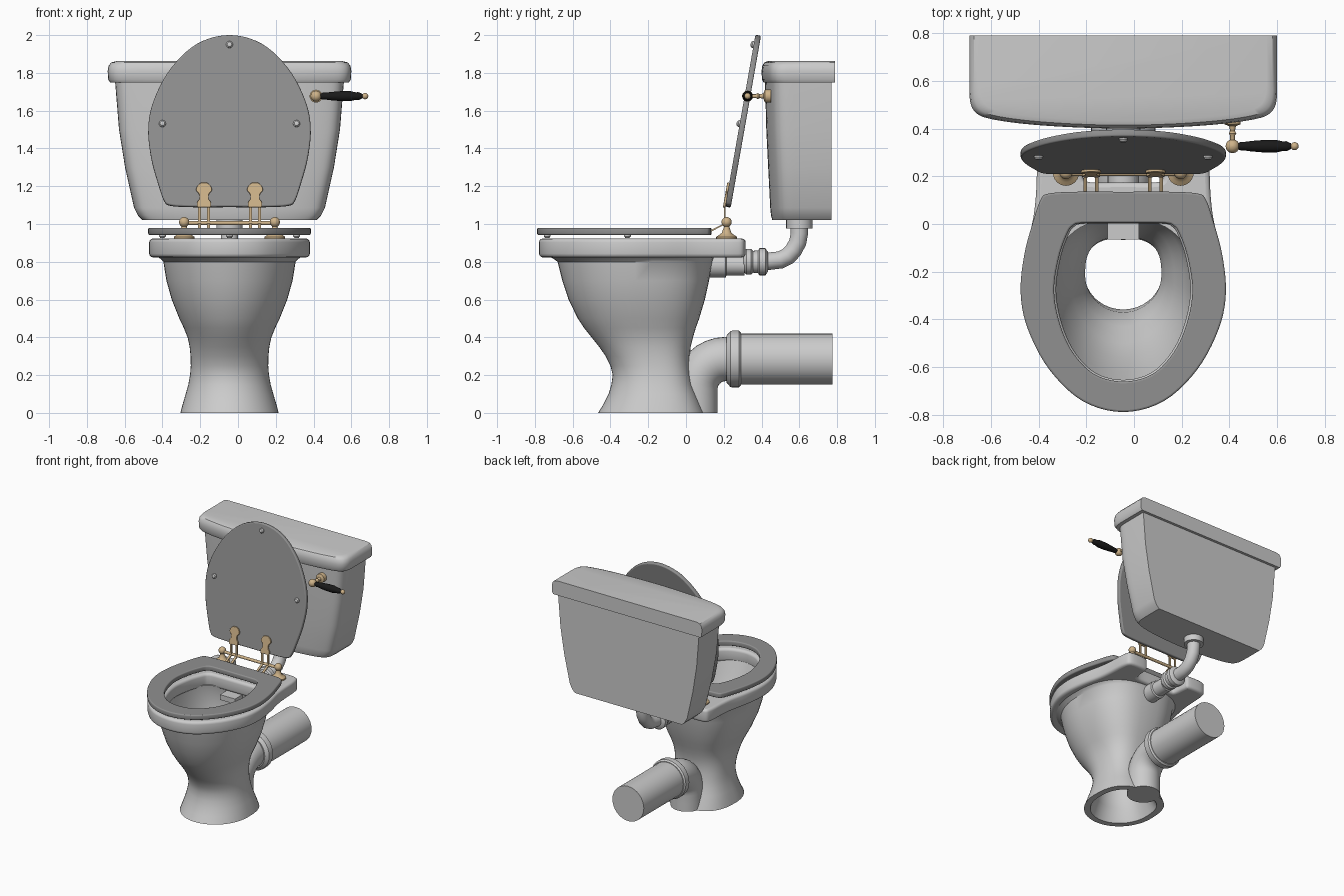
import bpy, bmesh, math
from mathutils import Vector, Euler

if "Cube" in bpy.data.objects:
    bpy.data.objects.remove(bpy.data.objects["Cube"])

CX = -0.045  # the pan's own centre line


def material(name, *rgb):
    m = bpy.data.materials.new(name)
    m.diffuse_color = (*rgb, 1)
    m.use_nodes = True
    m.node_tree.nodes["Principled BSDF"].inputs["Base Color"].default_value = m.diffuse_color
    return m


brass = material("brass", 0.62, 0.45, 0.25)
black = material("black", 0.01, 0.01, 0.01)
dark = material("dark_grey", 0.28, 0.28, 0.28)


def add(name, mesh, mat=None):
    ob = bpy.data.objects.new(name, mesh)
    bpy.context.collection.objects.link(ob)
    if mat:
        mesh.materials.append(mat)
    return ob


def loft(name, rings, mat=None, ringed=False):
    """Skin equal-length rings; cap the ends, or join last to first."""
    bm = bmesh.new()
    vs = [[bm.verts.new(p) for p in r] for r in rings]
    n = len(vs[0])
    pairs = list(zip(vs, vs[1:])) + ([(vs[-1], vs[0])] if ringed else [])
    for a, b in pairs:
        for i in range(n):
            j = (i + 1) % n
            bm.faces.new((a[i], a[j], b[j], b[i]))
    if not ringed:
        bm.faces.new(vs[0][::-1])
        bm.faces.new(vs[-1])
    bmesh.ops.recalc_face_normals(bm, faces=bm.faces)
    me = bpy.data.meshes.new(name)
    bm.to_mesh(me)
    bm.free()
    return add(name, me, mat)


def lathe(name, profile, loc, rot=(0, 0, 0), mat=None, n=24):
    """Revolve (radius, height) points about local z."""
    e, o = Euler(rot).to_matrix(), Vector(loc)
    return loft(name, [[o + e @ Vector((r * math.cos(k * math.tau / n), r * math.sin(k * math.tau / n), h))
                        for k in range(n)] for r, h in profile], mat)


def ball(name, r, loc, mat):
    prof = [(max(r * math.sin(t * math.pi / 10), 0.0005), -r * math.cos(t * math.pi / 10)) for t in range(11)]
    return lathe(name, prof, loc, mat=mat)


def tube(name, path, r, n=32):
    """Round pipe along a (y, z) path on the centre line."""
    rings = []
    for i, (y, z) in enumerate(path):
        a, b = path[max(i - 1, 0)], path[min(i + 1, len(path) - 1)]
        t = Vector((b[0] - a[0], b[1] - a[1])).normalized()
        rings.append([(CX + r * math.cos(k * math.tau / n), y - t.y * r * math.sin(k * math.tau / n),
                       z + t.x * r * math.sin(k * math.tau / n)) for k in range(n)])
    return loft(name, rings)


def box(name, loc, size, rot=0, mat=None):
    bm = bmesh.new()
    bmesh.ops.create_cube(bm, size=1)
    bmesh.ops.scale(bm, vec=size, verts=bm.verts)
    me = bpy.data.meshes.new(name)
    bm.to_mesh(me)
    bm.free()
    ob = add(name, me, mat)
    ob.location, ob.rotation_euler = loc, (rot, 0, 0)
    return ob


def spline(pts, closed, sub=5):
    p = [Vector(q) for q in pts]
    n, out = len(p), []
    at = (lambda i: p[i % n]) if closed else (lambda i: p[min(max(i, 0), n - 1)])
    for i in range(n if closed else n - 1):
        a, b, c, d = at(i - 1), at(i), at(i + 1), at(i + 2)
        for k in range(sub):
            t = k / sub
            out.append(0.5 * (2 * b + (c - a) * t + (2 * a - 5 * b + 4 * c - d) * t * t
                              + (3 * b - a - 3 * c + d) * t ** 3))
    return out if closed else out + [p[-1]]


def mirrored(half):
    return spline(half + [(-x, y) for x, y in half[-2:0:-1]], True)


def plate(name, outlines, thick, bevel, loc, rot=0, mat=None):
    """Flat slab with rounded edges; a second outline is a hole."""
    cu = bpy.data.curves.new(name, 'CURVE')
    cu.dimensions, cu.fill_mode = '2D', 'BOTH'
    cu.extrude, cu.bevel_depth, cu.offset = thick / 2 - bevel, bevel, -bevel
    cu.bevel_resolution = 2
    for o in outlines:
        s = cu.splines.new('POLY')
        s.points.add(len(o) - 1)
        for p, q in zip(s.points, o):
            p.co = (q[0], q[1], 0, 1)
        s.use_cyclic_u = True
    tmp = bpy.data.objects.new("tmp", cu)
    bpy.context.collection.objects.link(tmp)
    me = bpy.data.meshes.new_from_object(tmp.evaluated_get(bpy.context.evaluated_depsgraph_get()))
    bpy.data.objects.remove(tmp)
    ob = add(name, me, mat)
    ob.location, ob.rotation_euler = loc, (rot, 0, 0)
    return ob


def egg(z, hw, yf, yb, n=48):
    """Oval ring with a squarer back half."""
    ym, d, out = (yf + yb) / 2, (yb - yf) / 2, []
    for k in range(n):
        c, s = math.cos(k * math.tau / n), math.sin(k * math.tau / n)
        e = 2 / 2.7 if s > 0 else 1
        out.append((CX + hw * math.copysign(abs(c) ** e, c), ym + d * math.copysign(abs(s) ** e, s), z))
    return out


# Pan: outer skin up, inner skin back down, open right through
outer = [(0, .26, -.465, .10), (.05, .247, -.435, .08), (.1, .232, -.41, .06), (.15, .218, -.395, .04),
         (.2, .209, -.388, .03), (.25, .205, -.40, .022), (.3, .206, -.425, .02), (.35, .211, -.46, .025),
         (.4, .222, -.50, .037), (.45, .242, -.54, .052), (.5, .266, -.573, .07), (.6, .306, -.622, .10),
         (.7, .334, -.655, .122), (.8, .35, -.68, .14), (.815, .365, -.70, .145), (.84, .40, -.745, .155)]
inner = [(.84, .30, -.655, .02), (.75, .29, -.62, .04), (.6, .255, -.56, .03), (.5, .215, -.50, .0),
         (.4, .178, -.43, -.03), (.3, .16, -.37, -.055), (.2, .162, -.358, -.06), (.1, .185, -.37, -.02),
         (0, .215, -.42, .05)]
loft("pan", [egg(*s) for s in outer + inner], ringed=True)

# Rim with a notched hinge ledge at the back
hole = [(0, -.66), (.12, -.63), (.21, -.54), (.265, -.42), (.29, -.28), (.27, -.14), (.235, -.04),
        (.21, -.007), (.17, .004), (0, .005)]
rim = [(0, -.778), (.17, -.735), (.31, -.605), (.4, -.44), (.425, -.29), (.41, -.13), (.378, .02), (.366, .12),
       (.357, .26), (.325, .31), (.2, .312), (.18, .28), (.17, .2), (.14, .175), (0, .175)]
plate("rim", [mirrored(rim), mirrored([(x * .97, y * .985 - .003) for x, y in hole])],
      .1, .02, (CX, 0, .873))

# Seat and raised cover share one outline
seat = [(0, -.788), (.17, -.742), (.31, -.61), (.4, -.44), (.43, -.29), (.415, -.13), (.375, .02),
        (.347, .1), (.315, .127), (.2, .135), (0, .135)]
plate("seat", [mirrored(seat), mirrored(hole)], .038, .008, (CX, 0, .961), mat=dark)
TILT = math.radians(80)
E = Euler((TILT, 0, 0)).to_matrix()
BASE = Vector((CX, .222, 1.09))
plate("cover", [mirrored([(x, .135 - y) for x, y in seat])], .03, .008, BASE, TILT, dark)

# Rubber feet under the seat and on the cover
foot = [(.018, -.002), (.018, .008), (.012, .016), (.001, .018)]
for i, (x, y) in enumerate([(0, -.735), (.355, -.31), (-.355, -.31)]):
    lathe(f"seat_foot_{i}", foot, (CX + x, y, .943), (math.pi, 0, 0))
    lathe(f"cover_foot_{i}", foot, BASE + E @ Vector((x, .135 - y, .014)), (TILT, 0, 0))

# Brass hinge: posts, rod, cover brackets and seat straps
keyhole = [(0, 0), (.034, 0), (.037, .025), (.025, .045), (.026, .07), (.041, .09), (.036, .113), (.018, .13), (0, .132)]
for side, s in (("left", -1), ("right", 1)):
    px, bx = CX + s * .24, CX + s * .135
    lathe(f"hinge_post_{side}", [(.055, 0), (.055, .01), (.04, .02), (.026, .03), (.015, .06), (.014, .09)],
          (px, .215, .922), mat=brass)
    ball(f"hinge_ball_{side}", .027, (px, .215, 1.01), brass)
    plate(f"hinge_plate_{side}", [mirrored(keyhole)], .012, .003,
          BASE + E @ Vector((s * .135, -.005, .02)), TILT, brass)
    for k in (-1, 1):
        x = bx + k * .024
        box(f"cover_strap_{side}_{k}", (x, .206, 1.05), (.016, .008, .10), mat=brass)
        box(f"seat_strap_{side}_{k}", (x, .168, .982), (.016, .10, .008), math.radians(27), brass)
lathe("hinge_rod", [(.011, -.24), (.011, .24)], (CX, .212, 1.005), (0, math.pi / 2, 0), brass)


# Cistern with a bowed front, and its lid
def section(z, hw, yf, yb):
    half = [(0, 0), (.35, .006), (.65, .02), (.86, .04), (.95, .062), (.99, .1), (1, .15)]
    pts = [(CX - hw * x, yf + y) for x, y in half[:0:-1]] + [(CX + hw * x, yf + y) for x, y in half]
    return [(p.x, p.y, z) for p in spline(pts, False, 4)] + [(CX + hw, yb, z), (CX - hw, yb, z)]


loft("cistern", [section(*s) for s in [(1.02, .46, .457, .77), (1.045, .485, .45, .77), (1.085, .505, .446, .77),
                                       (1.3, .553, .435, .77), (1.5, .585, .425, .77), (1.77, .607, .418, .77)]])
loft("cistern_lid", [section(*s) for s in [(1.75, .633, .41, .79), (1.765, .642, .402, .79), (1.81, .645, .4, .79),
                                           (1.838, .64, .404, .79), (1.855, .626, .414, .79), (1.862, .6, .432, .79)]])

# Flush pipe from cistern to pan
BACK = (-math.pi / 2, 0, 0)
tube("flush_pipe", [(.60, 1.03), (.60, .95), (.592, .905), (.57, .862), (.54, .83), (.50, .81), (.44, .803),
                    (.3, .79)], .046)
lathe("flush_nut", [(.07, 0), (.07, .05)], (CX, .60, .975))
lathe("flush_cuff", [(.055, 0), (.068, .015), (.068, .04), (.058, .05), (.06, .075), (.072, .085), (.072, .115), (.05, .13)],
      (CX, .305, .80), BACK)
lathe("flush_inlet", [(.066, 0), (.066, .1), (.055, .105), (.055, .2)], (CX, .11, .783), BACK)
box("flush_spreader", (CX, -.01, .80), (.13, .11, .04))

# Waste outlet: elbow, collar, straight pipe
arc = [(.21 - .16 * math.cos(t * math.pi / 16), .125 + .16 * math.sin(t * math.pi / 16)) for t in range(9)]
tube("waste_elbow", [(.05, 0), (.05, .06)] + arc + [(.25, .285)], .117)
lathe("waste_collar", [(.125, 0), (.148, .02), (.15, .03), (.15, .065), (.14, .075)], (CX, .215, .285), BACK, n=32)
lathe("waste_pipe", [(.135, 0), (.135, .495)], (CX, .28, .285), BACK, n=32)

# Flush lever
LX, LZ = .413, 1.677
lathe("lever_stem", [(.034, -.02), (.034, .012), (.014, .02), (.01, .04), (.016, .05), (.01, .06), (.01, .11)],
      (LX, .43, LZ), (math.pi / 2, 0, 0), brass)
ball("lever_ball", .029, (LX, .326, LZ), brass)
lathe("lever_handle", [(.012, .02), (.018, .035), (.018, .05), (.022, .08), (.026, .13), (.027, .18), (.02, .21),
                       (.021, .225), (.012, .245)], (LX, .326, LZ), (0, math.pi / 2, 0), black)
lathe("lever_neck", [(.009, .24), (.009, .26)], (LX, .326, LZ), (0, math.pi / 2, 0), brass)
ball("lever_knob", .017, (.673, .326, LZ), brass)

bpy.ops.object.select_all(action='SELECT')
bpy.context.view_layer.objects.active = bpy.data.objects["pan"]
bpy.ops.object.shade_smooth_by_angle(angle=math.radians(35))
